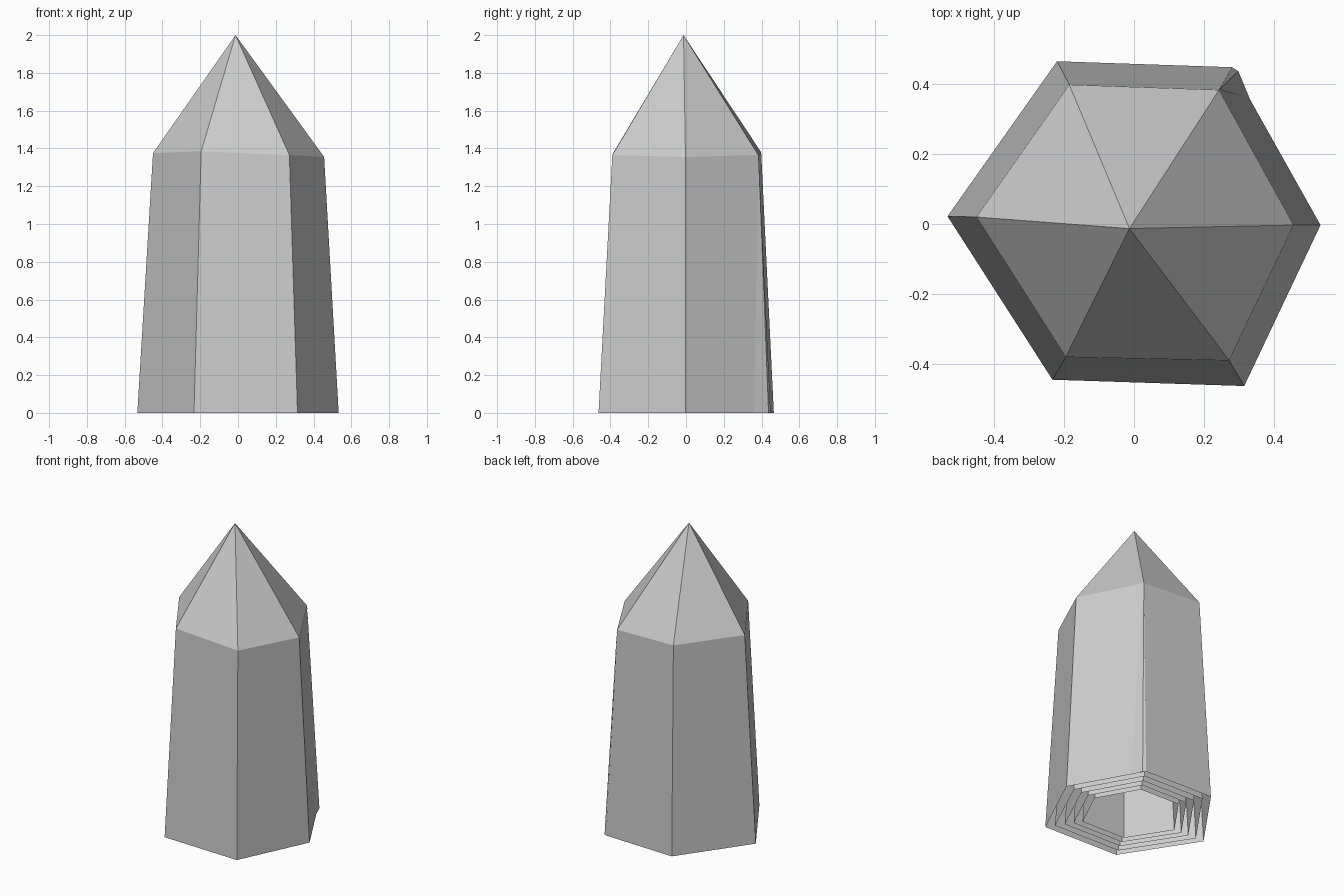
import bpy

if "Cube" in bpy.data.objects:
    bpy.data.objects.remove(bpy.data.objects["Cube"])

# Slightly irregular hexagon: base corners and shoulder corners
BASE = [(0.533, -0.003), (0.28, 0.448), (-0.22, 0.465),
        (-0.533, 0.022), (-0.233, -0.445), (0.315, -0.463)]
SHOULDER = [(0.456, -0.003, 1.355), (0.243, 0.383, 1.365), (-0.185, 0.398, 1.38),
            (-0.45, 0.02, 1.375), (-0.195, -0.38, 1.385), (0.272, -0.39, 1.365)]
APEX = (-0.013, -0.013, 2.0)


def add_mesh(name, verts, faces):
    mesh = bpy.data.meshes.new(name)
    mesh.from_pydata(verts, [], faces)
    mesh.update()
    obj = bpy.data.objects.new(name, mesh)
    bpy.context.collection.objects.link(obj)
    return obj


def crystal_shell(name, s):
    """Open-bottomed tapered hexagonal prism with a pointed cap."""
    verts = [(x * s, y * s, 0) for x, y in BASE]
    verts += [(x * s, y * s, z * s) for x, y, z in SHOULDER]
    verts.append(tuple(c * s for c in APEX))
    faces = []
    for i in range(6):
        j = (i + 1) % 6
        faces.append((i, j, 6 + j, 6 + i))
        faces.append((6 + i, 6 + j, 12))
    return add_mesh(name, verts, faces)


# Outer crystal and the nested layers visible from below
crystal_shell("outer_crystal", 1.0)
for n, scale in enumerate((0.89, 0.78, 0.68, 0.58), 1):
    crystal_shell(f"inner_layer_{n}", scale)

# Thin sliver running up the back right corner
add_mesh("corner_sliver",
         [(0.33, 0.36, 0), (0.298, 0.437, 0), (0.28, 0.448, 0), (0.244, 0.384, 1.36)],
         [(0, 1, 3), (1, 2, 3)])
